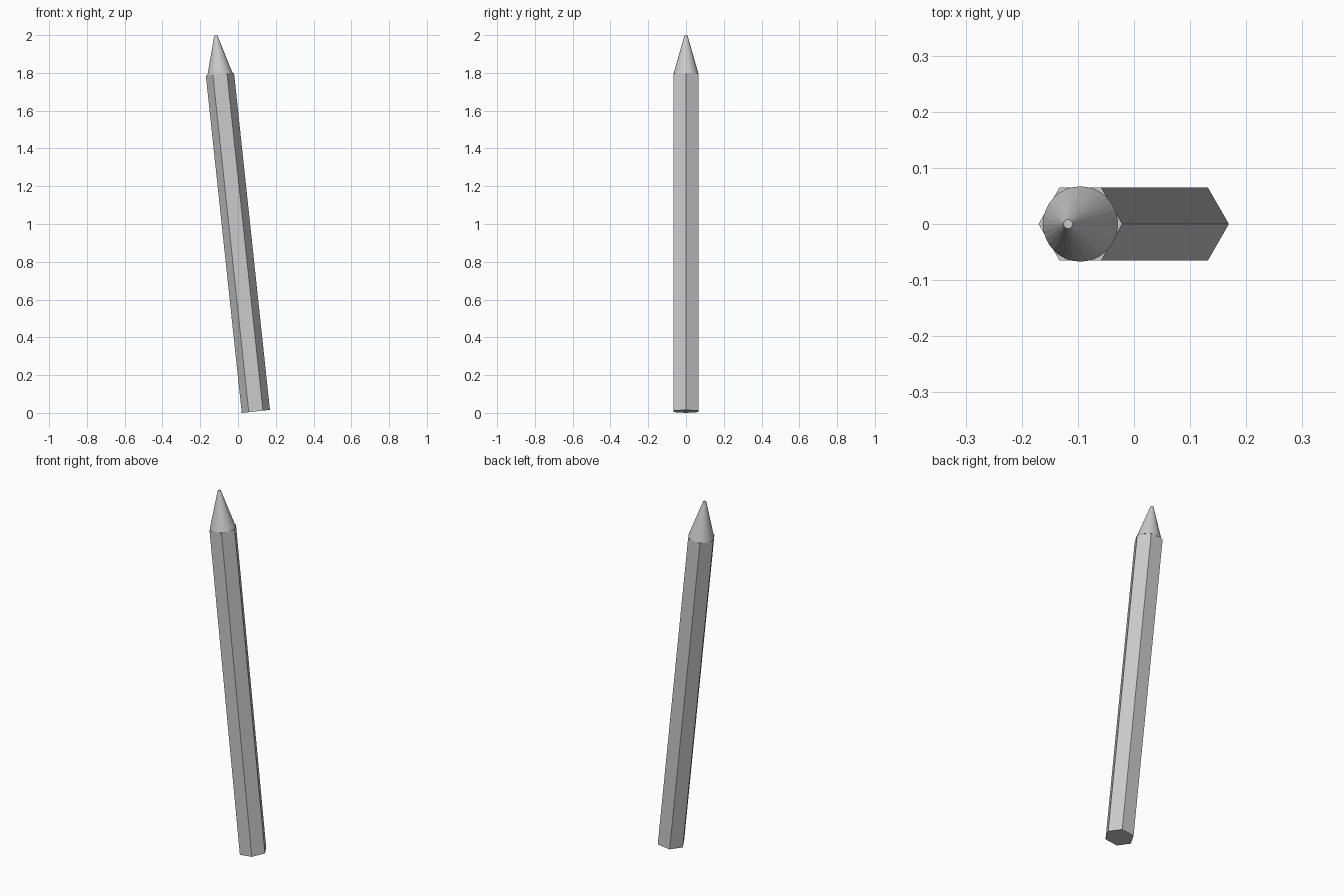
import bpy
import math
from mathutils import Matrix, Vector

if "Cube" in bpy.data.objects:
    bpy.data.objects.remove(bpy.data.objects["Cube"])

TILT = math.radians(-6.08)
BODY_R, BODY_LEN = 0.075, 1.795
TIP_LEN = 0.207
lean = (Matrix.Translation((0.0945, 0, BODY_R * math.sin(-TILT)))
        @ Matrix.Rotation(TILT, 4, 'Y'))


def frustum(name, sides, r1, r2, z0, depth, turn=0.0):
    """Tapered prism along the leaning axis, starting at height z0."""
    bpy.ops.mesh.primitive_cone_add(vertices=sides, radius1=r1, radius2=r2, depth=depth)
    ob = bpy.context.object
    ob.name = name
    ob.data.transform(lean @ Matrix.Translation(Vector((0, 0, z0 + depth / 2)))
                      @ Matrix.Rotation(turn, 4, 'Z'))
    return ob


# Hexagonal shaft with corners facing left and right
frustum("pencil_shaft", 6, BODY_R, BODY_R, 0, BODY_LEN, math.radians(90))

# Sharpened conical end with a small blunt point
frustum("pencil_tip", 32, 0.067, 0.008, BODY_LEN, TIP_LEN)
